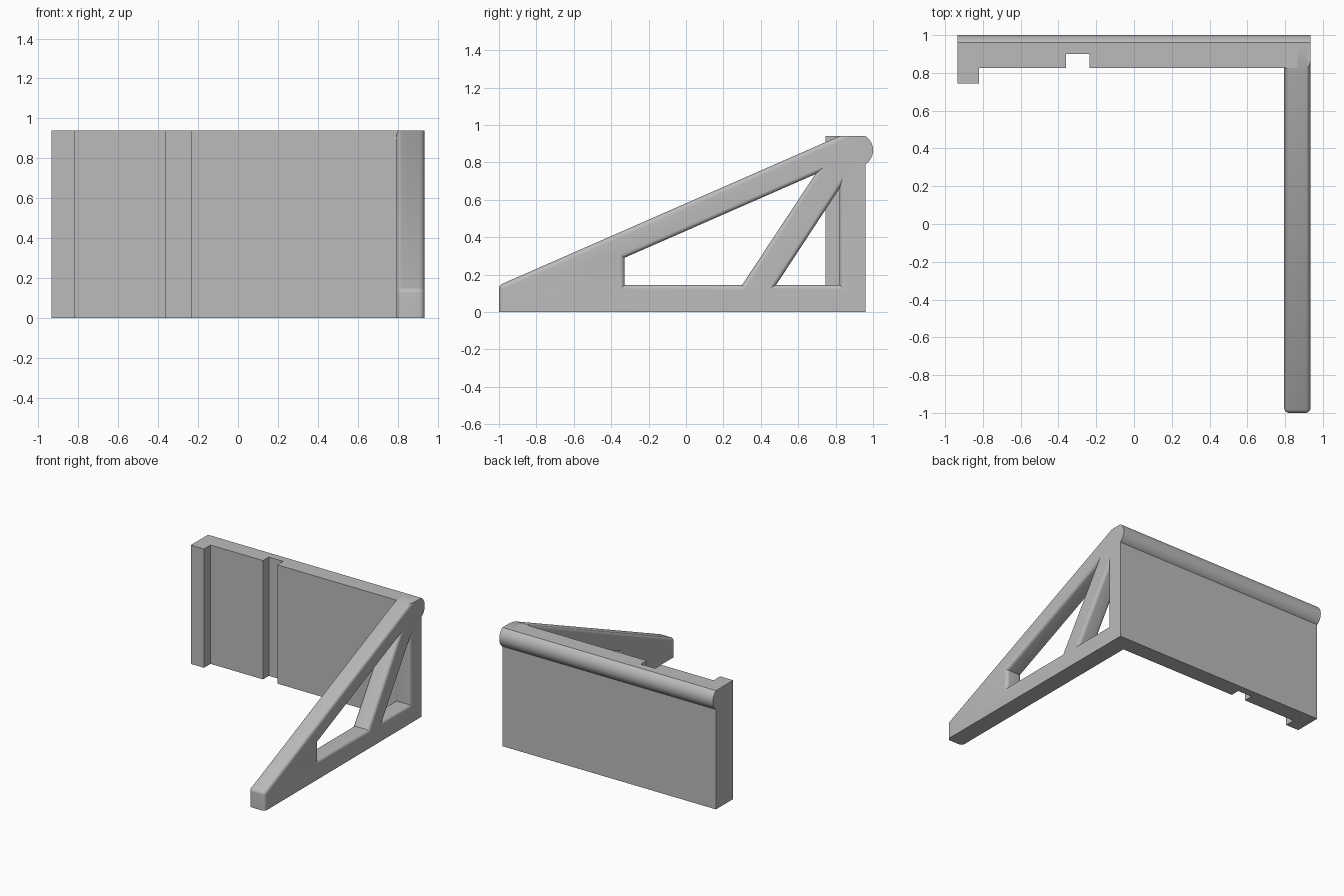
import bpy, bmesh, math
from mathutils import Vector

if "Cube" in bpy.data.objects:
    bpy.data.objects.remove(bpy.data.objects["Cube"])

H = 0.94            # overall height
X0, X1 = 0.795, 0.935   # bracket thickness range
R = 0.027           # edge rounding
BACK = 0.96         # rear face of the panel

mat = bpy.data.materials.new("plain grey")
mat.diffuse_color = (0.5, 0.5, 0.5, 1)
mat.use_nodes = True
mat.node_tree.nodes["Principled BSDF"].inputs["Base Color"].default_value = mat.diffuse_color


def loft(name, sections):
    """Solid through matching closed loops of 3D points."""
    bm = bmesh.new()
    rings = [[bm.verts.new(p) for p in s] for s in sections]
    n = len(rings[0])
    for a, b in zip(rings, rings[1:]):
        for i in range(n):
            j = (i + 1) % n
            bm.faces.new((a[i], a[j], b[j], b[i]))
    bm.faces.new(rings[0][::-1])
    bm.faces.new(rings[-1])
    bmesh.ops.recalc_face_normals(bm, faces=bm.faces)
    me = bpy.data.meshes.new(name)
    bm.to_mesh(me)
    bm.free()
    me.materials.append(mat)
    ob = bpy.data.objects.new(name, me)
    bpy.context.collection.objects.link(ob)
    return ob


def inset(poly, dists):
    """Move each edge of a counter-clockwise polygon inward by its own distance."""
    n, out = len(poly), []
    for i in range(n):
        p = Vector(poly[i])
        e0 = (p - Vector(poly[i - 1])).normalized()
        e1 = (Vector(poly[(i + 1) % n]) - p).normalized()
        n0, n1 = Vector((-e0.y, e0.x)), Vector((-e1.y, e1.x))
        a, b = dists[i - 1], dists[i]
        det = n0.x * n1.y - n0.y * n1.x
        out.append(p + Vector(((a * n1.y - b * n0.y) / det,
                               (b * n0.x - a * n1.x) / det)))
    return out


def rounded_sections(poly, weights, hole):
    """Cross-sections along x whose inset follows a quarter circle at each side."""
    steps = [k * math.pi / 12 for k in range(7)]
    prof = [(R - R * math.cos(t), R * math.sin(t) if hole else R - R * math.sin(t))
            for t in steps]
    stations = [(X0 + t, d) for t, d in prof] + [(X1 - t, d) for t, d in prof[::-1]]
    if hole:  # overshoot the faces for a clean cut
        stations = [(X0 - 0.05, 0)] + stations + [(X1 + 0.05, 0)]
    return [[(x, p.x, p.y) for p in inset(poly, [d * w for w in weights])]
            for x, d in stations]


def smooth(ob, angle=25):
    bpy.ops.object.select_all(action='DESELECT')
    ob.select_set(True)
    bpy.context.view_layer.objects.active = ob
    bpy.ops.object.shade_smooth_by_angle(angle=math.radians(angle))


# Back panel with end tab and slot, drawn in plan
XM = (X0 + X1) / 2
plan = [(-0.935, BACK), (-0.935, 0.745), (-0.82, 0.745), (-0.82, 0.827),
        (-0.36, 0.827), (-0.36, 0.90), (-0.235, 0.90), (-0.235, 0.827),
        (XM, 0.827), (XM, BACK)]
loft("back_panel", [[(x, y, z) for x, y in plan] for z in (0, H)])

# Half-round bead along the top rear edge
zc, half, sag = 0.865, 0.075, 1.0 - BACK
rad = (half ** 2 + sag ** 2) / (2 * sag)
span = math.asin(half / rad)
arc = [(1 - rad + rad * math.cos(a), zc + rad * math.sin(a))
       for a in [span * (k / 10 - 1) for k in range(21)]]
smooth(loft("rear_bead", [[(x, y, z) for y, z in arc] for x in (-0.935, 0.935)]))

# Side bracket: triangular profile with a rounded nose
slope = math.atan(0.438)
rc, turn = 0.029, math.pi / 2 - slope
cy, cz = -1 + rc, 0.143 - rc * math.tan(turn / 2)
nose = [(cy - rc * math.cos(turn * k / 5), cz + rc * math.sin(turn * k / 5))
        for k in range(6)]
top_y = -1 + (H - 0.143) / 0.438
outline = ([(-1, 0), (BACK, 0), (BACK, H), (top_y, H)] + nose[::-1])
weights = [0, 0, 0] + [1] * (len(outline) - 3)
bracket = loft("side_bracket", rounded_sections(outline, weights, False))

# Two windows with rounded rims, leaving a diagonal brace between them
windows = [[(-0.355, 0.118), (0.315, 0.118), (0.764, 0.798), (-0.355, 0.308)],
           [(0.432, 0.118), (0.848, 0.118), (0.848, 0.752)]]
for w in windows:
    cutter = loft("window_cutter", rounded_sections(w, [1] * len(w), True))
    cutter.hide_render = True
    cutter.hide_set(True)
    mod = bracket.modifiers.new("window", 'BOOLEAN')
    mod.operation, mod.object, mod.solver = 'DIFFERENCE', cutter, 'EXACT'
bpy.context.view_layer.objects.active = bracket
for m in list(bracket.modifiers):
    bpy.ops.object.modifier_apply(modifier=m.name)
for ob in [o for o in bpy.data.objects if o.name.startswith("window_cutter")]:
    bpy.data.objects.remove(ob)
smooth(bracket)
